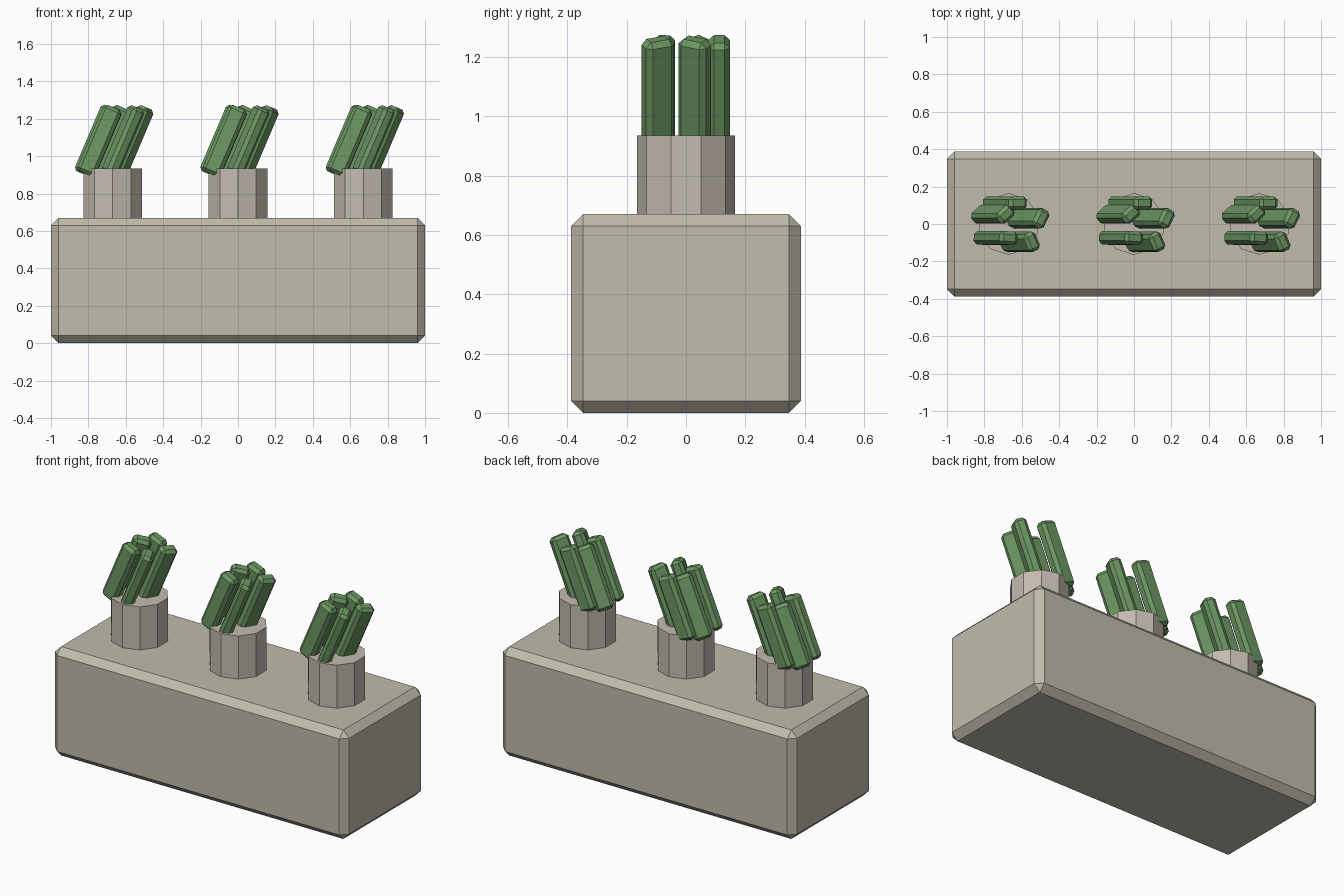
import bpy, bmesh
from math import radians
from mathutils import Matrix, Vector

cube = bpy.data.objects.get("Cube")
if cube:
    bpy.data.objects.remove(cube, do_unlink=True)


def material(name, rgb):
    m = bpy.data.materials.new(name)
    m.use_nodes = True
    m.diffuse_color = (*rgb, 1)
    m.node_tree.nodes["Principled BSDF"].inputs["Base Color"].default_value = (*rgb, 1)
    return m


stone = material("warm grey stone", (0.53, 0.50, 0.41))
clay = material("pale clay", (0.55, 0.50, 0.43))
green = material("leaf green", (0.15, 0.31, 0.125))


def finish(bm, name, mat):
    mesh = bpy.data.meshes.new(name)
    bm.to_mesh(mesh)
    bm.free()
    mesh.materials.append(mat)
    obj = bpy.data.objects.new(name, mesh)
    bpy.context.collection.objects.link(obj)
    return obj


def chamfered_box(name, size, bevel, matrix, mat):
    bm = bmesh.new()
    bmesh.ops.create_cube(bm, size=1)
    bmesh.ops.scale(bm, vec=Vector(size), verts=bm.verts)
    bmesh.ops.bevel(bm, geom=bm.edges[:], offset=bevel, segments=1,
                    affect='EDGES', profile=0.5)
    obj = finish(bm, name, mat)
    obj.matrix_world = matrix
    return obj


def pot(name, x):
    bottom, top = 0.66, 0.935
    bpy.ops.mesh.primitive_cylinder_add(vertices=10, radius=0.165, depth=top - bottom,
                                        location=(x, 0, (bottom + top) / 2))
    obj = bpy.context.object
    obj.name = name
    obj.data.materials.append(clay)


# Base block
chamfered_box("base_block", (2, 0.775, 0.67), 0.04,
              Matrix.Translation((0, 0, 0.335)), stone)

# Leaf layout in each pot: x, y, turn about its own axis
leaves = [(-0.085, 0.052, 40), (-0.02, 0.112, 0), (0.105, 0.03, 62),
          (-0.07, -0.075, -4), (0.055, -0.095, -65)]
lean = Matrix.Rotation(radians(23), 4, 'Y')

# Three pots, each with a leaning bunch of leaves
for side, px in (("right", -0.67), ("middle", 0), ("left", 0.67)):
    pot(side + "_pot", px)
    for i, (x, y, turn) in enumerate(leaves, 1):
        place = Matrix.Translation((px + x, y, 1.083))
        spin = Matrix.Rotation(radians(turn), 4, 'Z')
        chamfered_box(f"{side}_leaf_{i}", (0.105, 0.072, 0.385), 0.018,
                      place @ lean @ spin, green)
